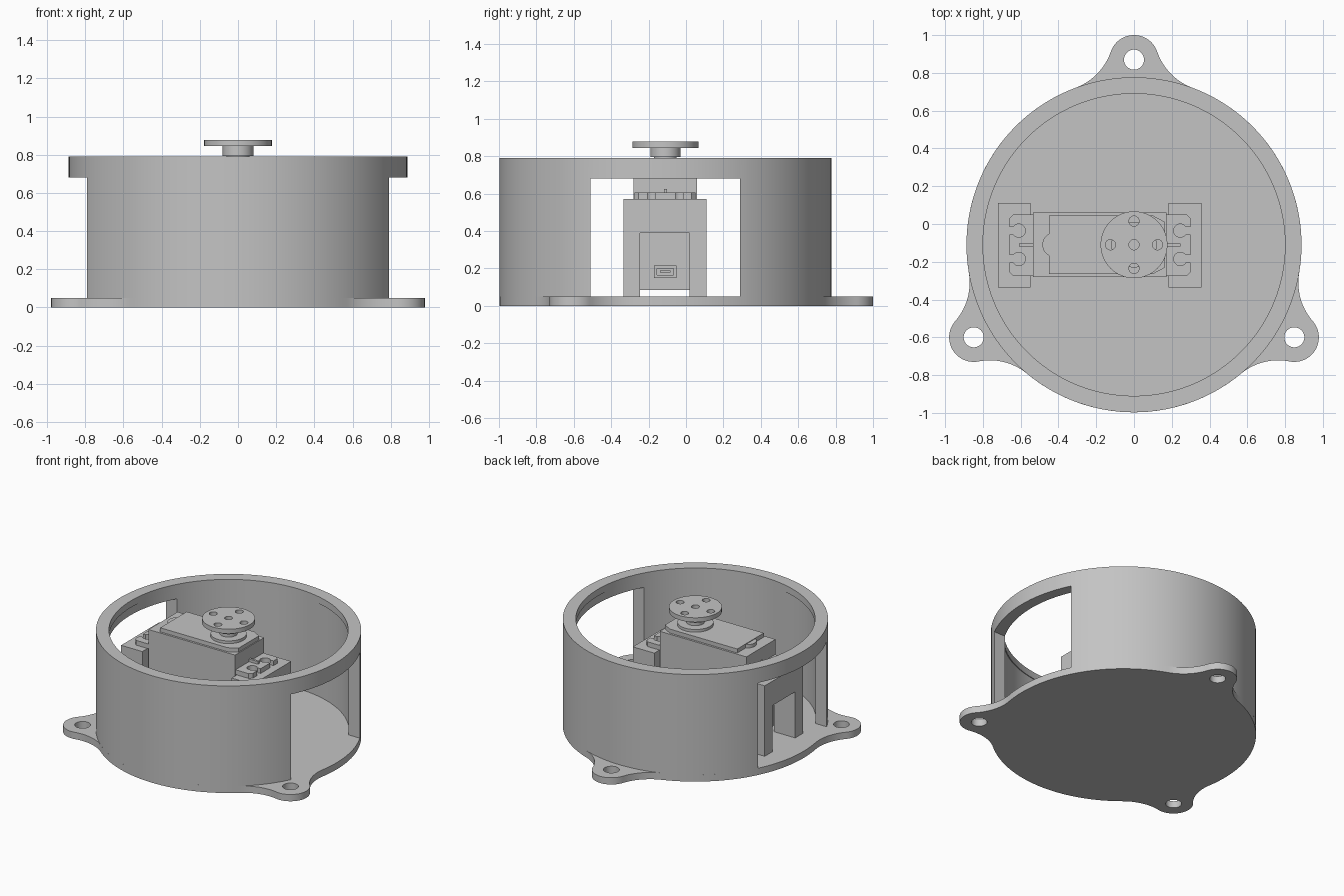
import bpy, bmesh, math
from mathutils import Vector

if "Cube" in bpy.data.objects:
    bpy.data.objects.remove(bpy.data.objects["Cube"])

CY = -0.11            # y of the housing axis
R_OUT, R_IN = 0.887, 0.80
FLOOR = 0.05

grey = bpy.data.materials.new("plain grey")
grey.diffuse_color = (0.55, 0.55, 0.55, 1)
grey.use_nodes = True
grey.node_tree.nodes["Principled BSDF"].inputs["Base Color"].default_value = grey.diffuse_color


def finish(name, bm):
    bmesh.ops.recalc_face_normals(bm, faces=bm.faces)
    me = bpy.data.meshes.new(name)
    bm.to_mesh(me)
    bm.free()
    me.materials.append(grey)
    ob = bpy.data.objects.new(name, me)
    bpy.context.collection.objects.link(ob)
    return ob


def prism(name, outline, z0, z1):
    bm = bmesh.new()
    face = bm.faces.new([bm.verts.new((x, y, z0)) for x, y in outline])
    ext = bmesh.ops.extrude_face_region(bm, geom=[face])
    for v in ext["geom"]:
        if isinstance(v, bmesh.types.BMVert):
            v.co.z = z1
    return finish(name, bm)


def box(name, x0, x1, y0, y1, z0, z1):
    return prism(name, [(x0, y0), (x1, y0), (x1, y1), (x0, y1)], z0, z1)


def arc(cx, cy, r, a0, a1, n):
    return [(cx + r * math.cos(a0 + (a1 - a0) * i / n),
             cy + r * math.sin(a0 + (a1 - a0) * i / n)) for i in range(n + 1)]


def disc(name, x, y, r, z0, z1, n=48):
    return prism(name, arc(x, y, r, 0, math.tau, n)[:-1], z0, z1)


def lathe(name, profile, n=128):
    """Closed (radius, z) profile turned about the housing axis."""
    bm = bmesh.new()
    rings = [[bm.verts.new((r * math.cos(math.tau * i / n), CY + r * math.sin(math.tau * i / n), z))
              for r, z in profile] for i in range(n)]
    m = len(profile)
    for i in range(n):
        a, b = rings[i], rings[(i + 1) % n]
        for j in range(m):
            k = (j + 1) % m
            bm.faces.new((a[j], b[j], b[k], a[k]))
    return finish(name, bm)


def cut(ob, cutters):
    for c in cutters:
        mod = ob.modifiers.new("cut", "BOOLEAN")
        mod.operation, mod.solver, mod.object = "DIFFERENCE", "EXACT", c
        bpy.context.view_layer.objects.active = ob
        bpy.ops.object.modifier_apply(modifier=mod.name)
        bpy.data.objects.remove(c)
    return ob


# Base plate: disc with three ears blended in by concave fillets
EAR_D, EAR_R, FIL = 0.98, 0.13, 0.31
rc, re = R_OUT + FIL, EAR_R + FIL
phi = math.acos((rc**2 + EAR_D**2 - re**2) / (2 * rc * EAR_D))   # fillet angle at the axis
psi = math.acos((re**2 + EAR_D**2 - rc**2) / (2 * re * EAR_D))   # fillet angle at the ear
outline, holes = [], []
for k in range(3):
    t = math.radians(90 + 120 * k)
    ex, ey = EAR_D * math.cos(t), CY + EAR_D * math.sin(t)
    c1 = (rc * math.cos(t - phi), CY + rc * math.sin(t - phi))
    c2 = (rc * math.cos(t + phi), CY + rc * math.sin(t + phi))
    a = t - phi + math.pi
    outline += arc(*c1, FIL, a, a - (math.pi - phi - psi), 14)[:-1]
    outline += arc(ex, ey, EAR_R, t - math.pi + psi, t + math.pi - psi, 28)[:-1]
    b = t + phi + math.pi
    outline += arc(*c2, FIL, b + (math.pi - phi - psi), b, 14)[:-1]
    outline += arc(0, CY, R_OUT, t + phi, t + math.tau / 3 - phi, 32)[:-1]
    holes.append(disc("hole", ex, ey, 0.053, -0.1, 0.2))
cut(prism("base_plate", outline, 0, FLOOR), holes)

# Round wall with a slight inner lip and a window through both sides
wall = lathe("housing_wall", [(R_OUT, FLOOR), (R_OUT, 0.79), (R_IN, 0.79), (R_IN, 0.74),
                              (R_IN + 0.006, 0.74), (R_IN + 0.006, FLOOR)])
cut(wall, [box("window", -1.2, 1.2, -0.51, 0.29, -0.1, 0.68)])

# Support posts with an arch at the bottom
for side, x0, x1 in (("left", -0.72, -0.547), ("right", 0.182, 0.357)):
    post = box(side + "_support", x0, x1, -0.335, 0.11, FLOOR, 0.57)
    cut(post, [box("arch", x0 - 0.1, x1 + 0.1, -0.245, 0.02, 0, 0.39)])

# Motor body, stepped lid and end button
box("motor_body", -0.535, 0.172, -0.28, 0.06, 0.085, 0.715)
prism("motor_lid", [(-0.45, -0.265), (0.1, -0.265), (0.165, -0.23), (0.165, 0.01),
                    (0.1, 0.045), (-0.45, 0.045)], 0.715, 0.745)
disc("lid_button", -0.42, CY, 0.065, 0.715, 0.74)

# Mounting flanges with open screw slots, stiffening rib and screws
for side, s, xi, xo, xh in (("left", -1, -0.535, -0.66, -0.61), ("right", 1, 0.172, 0.30, 0.245)):
    lo, hi = min(xi, xo), max(xi, xo)
    c = 0.02
    tab = prism(side + "_flange", [(xi, -0.275), (xo - s * c, -0.275), (xo, -0.275 + c),
                                   (xo, 0.05 - c), (xo - s * c, 0.05), (xi, 0.05)], 0.57, 0.605)
    cutters = []
    for y in (-0.185, -0.035):
        cutters.append(disc("hole", xh, y, 0.035, 0.5, 0.7, 32))
        e = xo + s * 0.05
        cutters.append(box("slot", min(xh, e), max(xh, e), y - 0.02, y + 0.02, 0.5, 0.7))
    cut(tab, cutters)
    box(side + "_flange_rib", min(xi, xh), max(xi, xh), CY - 0.008, CY + 0.008, 0.605, 0.625)

# Cable port on the motor's end
port = box("cable_port", 0.172, 0.20, -0.172, -0.05, 0.15, 0.215)
cut(port, [box("socket", 0.18, 0.3, -0.155, -0.067, 0.165, 0.20)])
box("port_pins", 0.178, 0.195, -0.14, -0.082, 0.177, 0.188)

# Output boss, shaft, hub and drilled horn disc
disc("output_boss", 0, CY, 0.12, 0.745, 0.765, 64)
disc("output_shaft", 0, CY, 0.06, 0.765, 0.795)
disc("horn_hub", 0, CY, 0.08, 0.795, 0.845)
horn = disc("horn_disc", 0, CY, 0.177, 0.845, 0.878, 64)
cut(horn, [disc("hole", x, CY + y, 0.027, 0.82, 0.95, 24)
           for x, y in ((0, 0), (0.125, 0), (-0.125, 0), (0, 0.125), (0, -0.125))])

# Smooth the round parts, keep sharp edges
bpy.ops.object.select_all(action="DESELECT")
for ob in bpy.context.scene.objects:
    ob.select_set(True)
    bpy.context.view_layer.objects.active = ob
bpy.ops.object.shade_smooth_by_angle(angle=math.radians(30))
